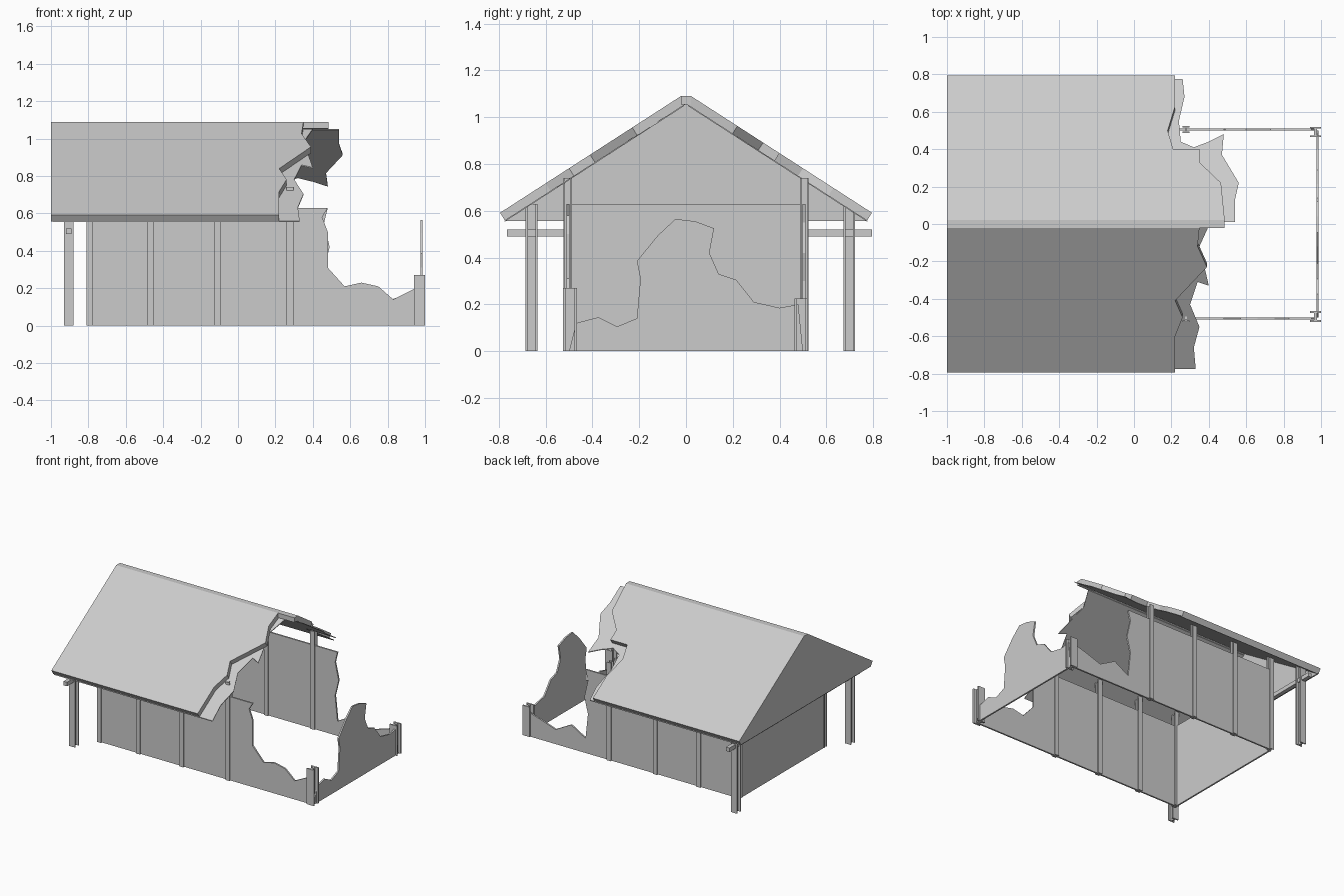
import bpy, bmesh
from mathutils import Vector

cube = bpy.data.objects.get("Cube")
if cube:
    bpy.data.objects.remove(cube)

grey = bpy.data.materials.new("weathered_grey")
grey.use_nodes = True
COLOR = (0.6, 0.6, 0.6, 1)
grey.diffuse_color = COLOR
grey.node_tree.nodes["Principled BSDF"].inputs["Base Color"].default_value = COLOR


def prism(name, outline, offset):
    """Solid made by sweeping a flat outline along an offset."""
    bm = bmesh.new()
    face = bm.faces.new([bm.verts.new(p) for p in outline])
    swept = bmesh.ops.extrude_face_region(bm, geom=[face])["geom"]
    bmesh.ops.translate(bm, vec=offset,
                        verts=[v for v in swept if isinstance(v, bmesh.types.BMVert)])
    bmesh.ops.recalc_face_normals(bm, faces=bm.faces)
    mesh = bpy.data.meshes.new(name)
    bm.to_mesh(mesh)
    bm.free()
    mesh.materials.append(grey)
    obj = bpy.data.objects.new(name, mesh)
    bpy.context.collection.objects.link(obj)
    return obj


def box(name, x0, x1, y0, y1, z0, z1):
    return prism(name, [(x0, y0, z0), (x1, y0, z0), (x1, y1, z0), (x0, y1, z0)],
                 Vector((0, 0, z1 - z0)))


def steel_post(name, cx, cy, w, d, height):
    """Post with an H section, flanges facing front and back."""
    a, b, t, f = w / 2, d / 2, w * 0.12, d * 0.18
    half = [(-a, -b), (a, -b), (a, f - b), (t, f - b)]
    section = half + [(x, -y) for x, y in reversed(half)]
    section += [(-t, b - f), (-a, b - f)]
    section = [(-a, -b), (a, -b), (a, f - b), (t, f - b), (t, b - f), (a, b - f),
               (a, b), (-a, b), (-a, b - f), (-t, b - f), (-t, f - b), (-a, f - b)]
    return prism(name, [(cx + x, cy + y, 0) for x, y in section], Vector((0, 0, height)))


WALL, THICK, TOP = 0.505, 0.012, 0.63

# Long walls, torn open towards the ruined end
front_edge = [(0.48, 0.63), (0.45, 0.58), (0.48, 0.5), (0.48, 0.31), (0.57, 0.21),
              (0.66, 0.23), (0.75, 0.21), (0.83, 0.14), (0.95, 0.2), (0.97, 0)]
back_edge = [(0.48, 0.63), (0.46, 0.55), (0.49, 0.42), (0.46, 0.3), (0.48, 0.11),
             (0.6, 0.18), (0.73, 0.11), (0.85, 0.15), (0.95, 0.18), (0.97, 0)]
for name, y, edge in (("front_wall", -WALL, front_edge), ("back_wall", WALL, back_edge)):
    outline = [(-0.8, 0), (-0.8, TOP)] + edge
    prism(name, [(x, y - THICK / 2, z) for x, z in outline], Vector((0, THICK, 0)))

# End walls: one whole, one ruined
box("whole_end_wall", -0.806, -0.794, -WALL, WALL, 0, TOP)
ruin = [(-0.5, 0), (-0.47, 0.12), (-0.375, 0.145), (-0.295, 0.105), (-0.21, 0.14),
        (-0.195, 0.31), (-0.21, 0.385), (-0.12, 0.495), (-0.045, 0.565), (0.04, 0.555),
        (0.12, 0.525), (0.1, 0.42), (0.14, 0.33), (0.215, 0.305), (0.29, 0.21),
        (0.4, 0.185), (0.48, 0.2), (0.5, 0)]
prism("ruined_end_wall", [(0.975, y, z) for y, z in ruin], Vector((THICK, 0, 0)))

# Posts in the long walls, broken corner posts and free-standing eave posts
for side, y in (("front", -WALL), ("back", WALL)):
    for i, x in enumerate((-0.793, -0.468, -0.108, 0.278)):
        steel_post(f"{side}_wall_post_{i + 1}", x, y, 0.036, 0.036, 0.74)
steel_post("front_broken_corner_post", 0.97, -0.495, 0.06, 0.06, 0.27)
steel_post("back_broken_corner_post", 0.97, 0.492, 0.06, 0.055, 0.225)
steel_post("front_eave_post", -0.905, -0.66, 0.05, 0.05, 0.63)
steel_post("back_eave_post", -0.905, 0.698, 0.05, 0.05, 0.63)
box("eave_tie_beam", -0.92, -0.89, -0.765, 0.795, 0.49, 0.52)


def slope(y, drop=0.0):
    return 1.09 - drop - 0.645 * (abs(y) - 0.022)


# Main roof slopes with broken edges
roof_front = [(0.22, -0.795), (0.22, -0.6), (0.26, -0.5), (0.22, -0.41), (0.39, -0.23),
              (0.34, -0.12), (0.35, -0.022)]
roof_back = [(0.22, 0.795), (0.22, 0.63), (0.18, 0.5), (0.21, 0.4), (0.35, 0.4),
             (0.35, 0.33), (0.465, 0.22), (0.485, 0.022)]
for name, edge, side in (("front_roof", roof_front, -1), ("back_roof", roof_back, 1)):
    outline = [(-1, side * 0.795)] + edge + [(-1, side * 0.022)]
    prism(name, [(x, y, slope(y)) for x, y in outline],
          Vector((0, -side * 0.022, -0.034)))
box("roof_ridge", -1, 0.485, -0.022, 0.022, 1.055, 1.09)

# Thin torn lining under each slope
lining_front = [(0.33, -0.775), (0.32, -0.66), (0.35, -0.55), (0.3, -0.43), (0.34, -0.31),
                (0.4, -0.33), (0.37, -0.2), (0.35, -0.12), (0.4, -0.01)]
lining_back = [(0.26, 0.775), (0.27, 0.68), (0.24, 0.55), (0.25, 0.44), (0.32, 0.41),
               (0.4, 0.44), (0.48, 0.48), (0.47, 0.37), (0.56, 0.22), (0.54, 0.13),
               (0.54, 0.01)]
for name, edge, side in (("front_lining", lining_front, -1), ("back_lining", lining_back, 1)):
    outline = [(-0.99, side * 0.775)] + edge + [(-0.99, side * 0.01)]
    prism(name, [(x, y, slope(y, 0.045)) for x, y in outline], Vector((0, 0, -0.006)))

# Gable closing the roof at the whole end
gable = [(-0.775, 0.557), (0.775, 0.557), (0.01, 1.06), (-0.01, 1.06)]
prism("gable", [(-1, y, z) for y, z in gable], Vector((0.01, 0, 0)))
